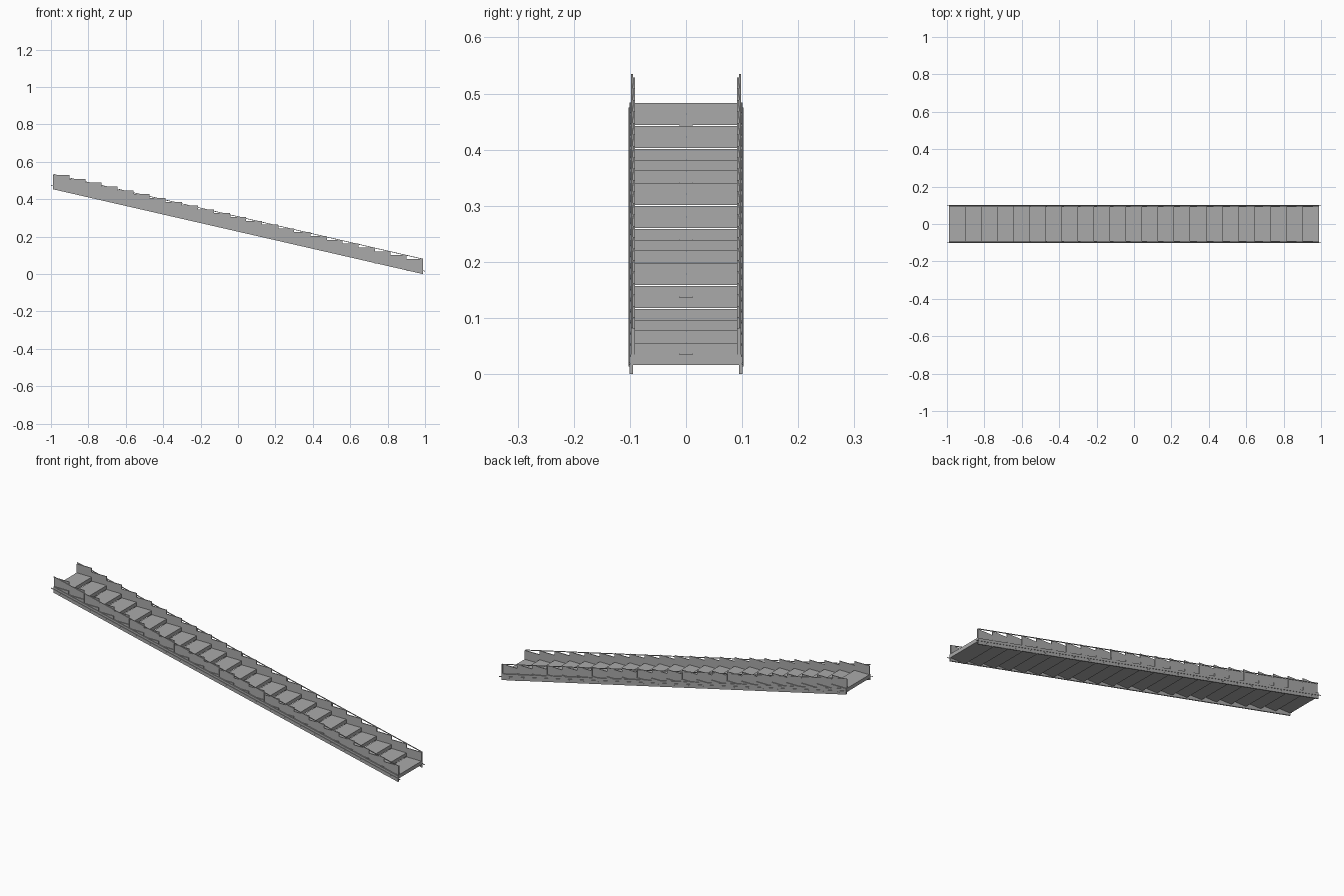
import bpy, bmesh, math

if "Cube" in bpy.data.objects:
    bpy.data.objects.remove(bpy.data.objects["Cube"])

grey = bpy.data.materials.new("plain grey")
grey.diffuse_color = (0.4, 0.4, 0.4, 1)
grey.use_nodes = True
grey.node_tree.nodes["Principled BSDF"].inputs["Base Color"].default_value = grey.diffuse_color

X0, X1 = -0.988, 0.988          # ends of the flight
N = 23                          # number of steps
PITCH = (X1 - X0) / N
RISE = 0.448 / (N - 1)
TOP = 0.483                     # height of the highest tread
SLOPE = -0.453 / (X1 - X0)      # slope of the side beams


def base(x):
    """Height of the sloping underside at x."""
    return (x - X1) * SLOPE


def finish(name, bm):
    bmesh.ops.recalc_face_normals(bm, faces=bm.faces)
    me = bpy.data.meshes.new(name)
    bm.to_mesh(me)
    bm.free()
    me.materials.append(grey)
    ob = bpy.data.objects.new(name, me)
    bpy.context.collection.objects.link(ob)
    return ob


def prism(bm, profile, y0, y1):
    """Extrude an (x, z) profile from y0 to y1."""
    f = bm.faces.new([bm.verts.new((x, y0, z)) for x, z in profile])
    r = bmesh.ops.extrude_face_region(bm, geom=[f])
    vs = [v for v in r["geom"] if isinstance(v, bmesh.types.BMVert)]
    bmesh.ops.translate(bm, verts=vs, vec=(0, y1 - y0, 0))


def box(bm, x0, x1, y0, y1, z0, z1):
    prism(bm, [(x0, z0), (x1, z0), (x1, z1), (x0, z1)], y0, y1)


def sloped(bm, x0, x1, y0, y1, low, high):
    """Bar that follows the slope, low..high above the underside."""
    prism(bm, [(x0, base(x0) + low), (x1, base(x1) + low),
               (x1, base(x1) + high), (x0, base(x0) + high)], y0, y1)


# treads
bm = bmesh.new()
for i in range(N):
    x, z = X0 + i * PITCH, TOP - i * RISE
    box(bm, x, x + PITCH, -0.0985, 0.0985, z - 0.019, z)
finish("treads", bm)

# small brackets under every fifth tread
bm = bmesh.new()
for i in range(1, N, 5):
    x, z = X0 + (i + 1) * PITCH, TOP - i * RISE - 0.0195
    box(bm, x - 0.012, x + 0.002, -0.012, 0.012, z - 0.001, z + 0.001)
finish("tread_brackets", bm)

for side, s in (("front", -1), ("back", 1)):
    # upright side panels, one on each tread
    bm = bmesh.new()
    for i in range(N):
        x, z = X0 + i * PITCH, TOP - i * RISE
        box(bm, x, x + PITCH, s * 0.0905, s * 0.0945, z - 0.005, z + 0.046)
    finish(side + "_side_panels", bm)

    # sloping side beam
    bm = bmesh.new()
    sloped(bm, X0, X1, s * 0.0945, s * 0.1005, 0, 0.031)
    finish(side + "_side_beam", bm)

    # thin rod along the beam, slightly longer than it
    bm = bmesh.new()
    sloped(bm, -1.0, 1.0, s * 0.0995, s * 0.1025, 0.0165, 0.0195)
    finish(side + "_side_rod", bm)

    # bolt heads
    bm = bmesh.new()
    for i in range(N):
        x = X0 + (i + 0.5) * PITCH
        box(bm, x - 0.005, x + 0.005, s * 0.1, s * 0.1015,
            base(x) + 0.009, base(x) + 0.012)
    finish(side + "_bolts", bm)

    # hand rail and its posts
    bm = bmesh.new()
    sloped(bm, X0, X1, s * 0.0945, s * 0.098, 0.0785, 0.082)
    finish(side + "_hand_rail", bm)
    bm = bmesh.new()
    for i in range(2, N + 1, 3):
        x = min(X0 + i * PITCH, X1 - 0.002)
        box(bm, x - 0.002, x + 0.002, s * 0.0945, s * 0.098,
            base(x) + 0.02, base(x) + 0.08)
    finish(side + "_rail_posts", bm)
